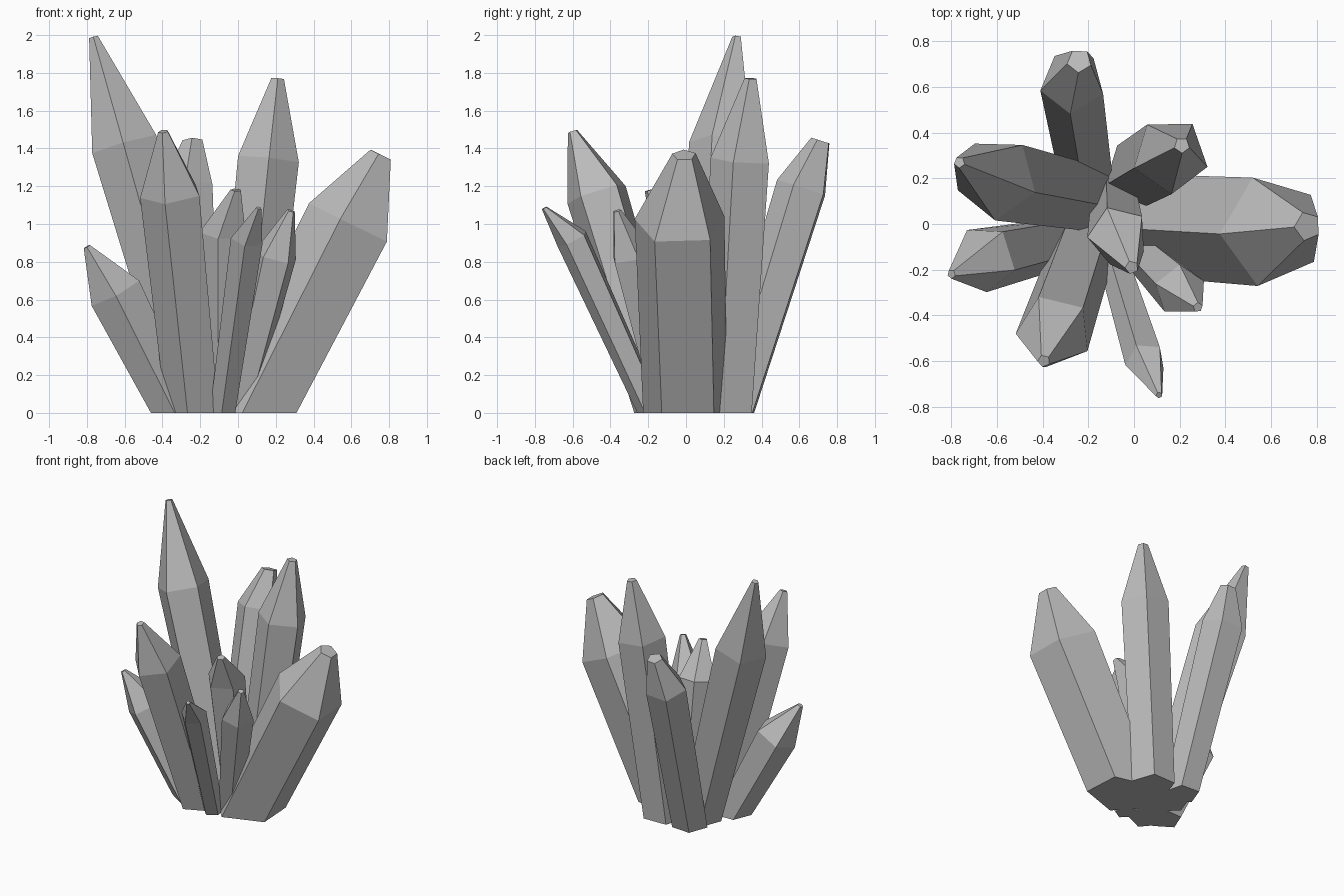
import bpy
import bmesh
from math import cos, sin, radians, tau
from mathutils import Vector

cube = bpy.data.objects.get("Cube")
if cube:
    bpy.data.objects.remove(cube, do_unlink=True)

# One plain stone colour
grey = bpy.data.materials.new("crystal_grey")
grey.use_nodes = True
COLOUR = (0.5, 0.5, 0.5, 1)
grey.diffuse_color = COLOUR
grey.node_tree.nodes["Principled BSDF"].inputs["Base Color"].default_value = COLOUR

SIDES = 5


def ring(bm, centre, axis, radius, roll, flat=False):
    """Pentagon across the axis; flat slides its corners along the axis to the ground."""
    axis = axis.normalized()
    u = Vector((cos(radians(roll)), sin(radians(roll)), 0))
    u = (u - axis * u.dot(axis)).normalized()
    v = axis.cross(u)
    verts = []
    for i in range(SIDES):
        a = tau * i / SIDES
        off = (u * cos(a) + v * sin(a)) * radius
        if flat:
            off -= axis * (off.z / axis.z)
        verts.append(bm.verts.new(centre + off))
    return verts


def crystal(name, base, shoulder, tip, radii, roll):
    """Leaning five-sided shaft with a tapered, blunt point."""
    bm = bmesh.new()
    foot, mid, top = Vector((*base, 0)), Vector(shoulder), Vector(tip)
    axis = top - foot
    rings = [ring(bm, foot, axis, radii[0], roll, flat=True),
             ring(bm, mid, axis, radii[1], roll),
             ring(bm, top, axis, radii[2], roll)]
    for low, high in zip(rings, rings[1:]):
        for i in range(SIDES):
            j = (i + 1) % SIDES
            bm.faces.new((low[i], low[j], high[j], high[i]))
    bm.faces.new(reversed(rings[0]))
    bm.faces.new(rings[-1])
    bmesh.ops.recalc_face_normals(bm, faces=bm.faces)
    mesh = bpy.data.meshes.new(name)
    bm.to_mesh(mesh)
    bm.free()
    mesh.materials.append(grey)
    bpy.context.collection.objects.link(bpy.data.objects.new(name, mesh))


# Base, shoulder centre, tip centre, radii (base, shoulder, tip), roll
crystal("tall_crystal", (-.2, .12), (-.6, .2, 1.42), (-.765, .27, 1.99), (.15, .185, .025), 51)
crystal("back_left_crystal", (.02, .22), (.16, .3, 1.34), (.21, .345, 1.77), (.155, .17, .035), 55)
crystal("back_crystal", (-.21, .25), (-.27, .62, 1.19), (-.24, .715, 1.44), (.125, .145, .055), 52)
crystal("low_right_crystal", (-.33, -.08), (-.65, -.15, .64), (-.8, -.22, .88), (.12, .15, .02), 50)
crystal("front_right_crystal", (-.23, -.12), (-.35, -.47, 1.16), (-.395, -.6, 1.49), (.15, .17, .028), 42)
crystal("broad_left_crystal", (.09, 0), (.6, -.03, 1.0), (.76, -.01, 1.365), (.235, .25, .065), 36)
crystal("centre_crystal", (-.08, .1), (-.07, -.05, .95), (-.01, -.19, 1.18), (.11, .135, .03), 40)
crystal("front_small_crystal", (-.08, -.18), (.05, -.6, .92), (.11, -.75, 1.085), (.07, .09, .015), 50)
crystal("front_left_small_crystal", (0, -.1), (.2, -.29, .83), (.28, -.365, 1.07), (.08, .115, .022), 18)
